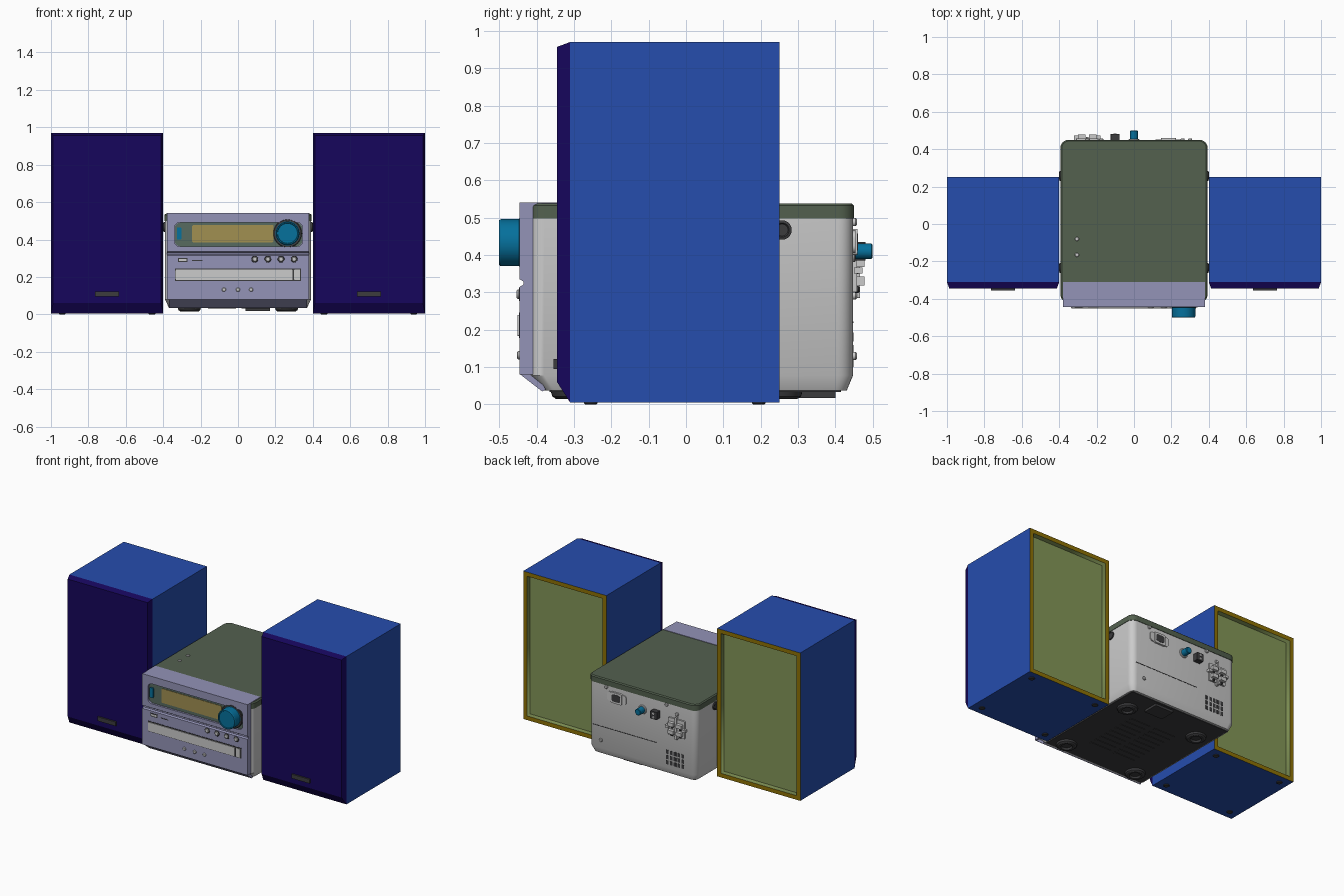
import bpy, bmesh, math
from mathutils import Vector

if "Cube" in bpy.data.objects:
    bpy.data.objects.remove(bpy.data.objects["Cube"])


def mat(name, r, g, b):
    m = bpy.data.materials.new(name)
    m.diffuse_color = tuple((c / 255) ** 2.2 for c in (r, g, b)) + (1,)
    m.use_nodes = True
    m.node_tree.nodes["Principled BSDF"].inputs["Base Color"].default_value = m.diffuse_color
    return m


BLUE = mat("cabinet_blue", 42, 78, 172)
GRILLE = mat("grille_indigo", 28, 14, 92)
GOLD = mat("frame_gold", 140, 112, 12)
OLIVE = mat("panel_olive", 130, 148, 88)
LAV = mat("face_lavender", 146, 146, 182)
LID = mat("lid_green", 84, 97, 80)
TEAL = mat("knob_teal", 14, 112, 155)
SCREEN = mat("screen_gold", 160, 142, 82)
GLASS = mat("glass_green", 88, 106, 96)
DARK = mat("dark_plastic", 62, 62, 64)
SILVER = mat("silver", 195, 195, 195)


def finish(name, bm, mats=()):
    bmesh.ops.remove_doubles(bm, verts=bm.verts, dist=1e-5)
    bmesh.ops.recalc_face_normals(bm, faces=bm.faces)
    me = bpy.data.meshes.new(name)
    bm.to_mesh(me)
    bm.free()
    ob = bpy.data.objects.new(name, me)
    bpy.context.collection.objects.link(ob)
    for m in mats:
        me.materials.append(m)
    bpy.ops.object.select_all(action='DESELECT')
    ob.select_set(True)
    bpy.context.view_layer.objects.active = ob
    bpy.ops.object.shade_smooth_by_angle(angle=math.radians(30))
    return ob


def loft(name, rings, *mats):
    bm = bmesh.new()
    vs = [[bm.verts.new(p) for p in ring] for ring in rings]
    n = len(vs[0])
    for a, b in zip(vs, vs[1:]):
        for i in range(n):
            bm.faces.new((a[i], a[(i + 1) % n], b[(i + 1) % n], b[i]))
    bm.faces.new(vs[0])
    bm.faces.new(vs[-1])
    return finish(name, bm, mats)


def rrect(a0, a1, b0, b1, r, seg=6):
    pts = []
    for k, (ca, cb) in enumerate(((a1 - r, b1 - r), (a0 + r, b1 - r), (a0 + r, b0 + r), (a1 - r, b0 + r))):
        for i in range(seg + 1):
            t = math.pi / 2 * (k + i / seg)
            pts.append((ca + r * math.cos(t), cb + r * math.sin(t)))
    return pts


def plan(x, y0, y1, r, z):
    return [(a, b, z) for a, b in rrect(-x, x, y0, y1, r)]


def plate(name, x0, x1, z0, z1, r, y0, y1, *mats):
    """Rounded rectangle facing front or back."""
    return loft(name, [[(a, y, b) for a, b in rrect(x0, x1, z0, z1, r)] for y in (y0, y1)], *mats)


def extrude_x(name, profile, x0, x1, *mats):
    return loft(name, [[(x, y, z) for y, z in profile] for x in (x0, x1)], *mats)


def box(name, x0, x1, y0, y1, z0, z1, *mats):
    return extrude_x(name, [(y0, z0), (y1, z0), (y1, z1), (y0, z1)], x0, x1, *mats)


def lathe(name, profile, centre, direction, *mats, steps=32):
    """Revolve (radius, height) points about an axis."""
    bm = bmesh.new()
    vs = [bm.verts.new((r, 0, h)) for r, h in profile]
    es = [bm.edges.new(p) for p in zip(vs, vs[1:])]
    bmesh.ops.spin(bm, geom=vs + es, cent=(0, 0, 0), axis=(0, 0, 1), angle=2 * math.pi, steps=steps)
    q = Vector((0, 0, 1)).rotation_difference(Vector(direction))
    for v in bm.verts:
        v.co = q @ v.co + Vector(centre)
    return finish(name, bm, mats)


def disc(r, h, b=0.003):
    return [(0, 0), (r, 0), (r, h - b), (r - b, h), (0, h)]


FRONT, BACK, UP, DOWN = (0, -1, 0), (0, 1, 0), (0, 0, 1), (0, 0, -1)

# Speakers
for s, side in ((-1, "left"), (1, "right")):
    x0, x1 = sorted((s * 0.4, s * 1.0))
    cab = box(side + "_speaker_cabinet", x0, x1, -0.31, 0.25, 0.005, 0.97, BLUE, GOLD, OLIVE)
    # recessed rear panel in a frame
    bm = bmesh.new()
    bm.from_mesh(cab.data)
    back = max(bm.faces, key=lambda f: f.calc_center_median().y)
    back.material_index = 2
    for f in bmesh.ops.inset_region(bm, faces=[back], thickness=0.038)["faces"]:
        f.material_index = 1
    for f in bmesh.ops.inset_region(bm, faces=[back], thickness=0.003)["faces"]:
        f.material_index = 2
    for v in back.verts:
        v.co.y -= 0.03
    bm.to_mesh(cab.data)
    bm.free()
    # chamfered grille
    loft(side + "_speaker_grille",
         [[(x0, -0.31, 0.005), (x1, -0.31, 0.005), (x1, -0.31, 0.97), (x0, -0.31, 0.97)],
          [(x0 + .012, -0.345, 0.06), (x1 - .012, -0.345, 0.06), (x1 - .012, -0.345, 0.957), (x0 + .012, -0.345, 0.957)]],
         GRILLE)
    cx = s * 0.7
    box(side + "_speaker_badge", cx - 0.065, cx + 0.065, -0.355, -0.34, 0.095, 0.122, DARK)
    for dx in (-0.24, 0.24):
        for y in (-0.255, 0.195):
            lathe(side + "_speaker_foot", disc(0.018, 0.008), (cx + dx, y, 0.008), DOWN, DARK, steps=20)

# Main unit shell and lid
loft("unit_body", [plan(0.37, -0.38, 0.43, 0.03, 0.037), plan(0.39, -0.42, 0.447, 0.04, 0.078),
                   plan(0.39, -0.42, 0.447, 0.04, 0.5)])
loft("unit_lid", [plan(0.393, -0.42, 0.45, 0.042, 0.498), plan(0.393, -0.42, 0.45, 0.042, 0.532),
                  plan(0.386, -0.413, 0.443, 0.036, 0.538)], LID)
for y in (-0.08, -0.165):
    lathe("lid_screw", disc(0.011, 0.006), (-0.305, y, 0.537), UP, SILVER, steps=20)
box("base_plate", -0.36, 0.36, -0.365, 0.415, 0.033, 0.04, DARK)

# Front fascia: wraps over the top edge, with a groove across the middle
fascia = extrude_x("front_fascia", [(-0.41, 0.08), (-0.445, 0.08), (-0.445, 0.315), (-0.435, 0.321), (-0.435, 0.329),
                                    (-0.445, 0.335), (-0.445, 0.541), (-0.31, 0.541), (-0.31, 0.53), (-0.41, 0.53)],
                   -0.38, 0.38, LAV)
extrude_x("fascia_chin", [(-0.443, 0.08), (-0.385, 0.035), (-0.375, 0.04), (-0.40, 0.08)], -0.37, 0.37, LAV)

# Display window
cutter = plate("window_cutter", -0.34, 0.345, 0.362, 0.492, 0.03, -0.47, -0.43)
cutter.hide_render = True
cutter.hide_set(True)
cut = fascia.modifiers.new("window", 'BOOLEAN')
cut.object = cutter
cut.solver = 'EXACT'
plate("window_glass", -0.338, 0.343, 0.364, 0.49, 0.029, -0.436, -0.425, GLASS)
plate("display", -0.245, 0.19, 0.385, 0.478, 0.008, -0.439, -0.43, SCREEN)
plate("power_button", -0.327, -0.303, 0.4, 0.465, 0.004, -0.444, -0.43, TEAL)

# Volume knob
lathe("volume_knob", [(0, 0), (0.066, 0), (0.066, 0.008), (0.063, 0.01), (0.063, 0.058), (0.06, 0.063),
                      (0.055, 0.063), (0.053, 0.059), (0, 0.059)], (0.265, -0.437, 0.433), FRONT, TEAL, steps=48)
lathe("knob_collar", disc(0.076, 0.009), (0.265, -0.437, 0.433), FRONT, DARK, steps=48)

# Buttons, jacks and disc tray
for x in (0.09, 0.16, 0.23, 0.3):
    lathe("button_ring", disc(0.018, 0.004, 0.001), (x, -0.443, 0.295), FRONT, DARK, steps=24)
    lathe("control_button", disc(0.013, 0.01), (x, -0.443, 0.295), FRONT, SILVER, steps=24)
for x in (-0.075, 0, 0.07):
    lathe("lower_button", disc(0.011, 0.009), (x, -0.443, 0.132), FRONT, SILVER, steps=24)
plate("tray_surround", -0.338, 0.338, 0.178, 0.246, 0.006, -0.4465, -0.44, DARK)
plate("disc_tray", -0.333, 0.292, 0.183, 0.24, 0.006, -0.451, -0.44, SILVER)
plate("eject_button", 0.3, 0.332, 0.183, 0.24, 0.005, -0.451, -0.44, SILVER)
plate("socket_slot", -0.32, -0.27, 0.28, 0.302, 0.002, -0.4465, -0.44, DARK)
plate("socket_insert", -0.315, -0.275, 0.286, 0.297, 0.002, -0.448, -0.44, SILVER)
plate("indicator_bar", -0.245, -0.19, 0.285, 0.29, 0.001, -0.4465, -0.44, DARK)

# Side screws and unit feet
for s in (-1, 1):
    for y in (-0.235, 0.257):
        lathe("side_screw", [(0, 0), (0.026, 0), (0.026, 0.01), (0.019, 0.012), (0.016, 0.008), (0, 0.008)],
              (s * 0.388, y, 0.467), (s, 0, 0), DARK)
    for y in (-0.3, 0.25):
        lathe("unit_foot", [(0, 0), (0.062, 0), (0.058, 0.014), (0.048, 0.021), (0.034, 0.021), (0.028, 0.01), (0, 0.01)],
              (s * 0.26, y, 0.036), DOWN, DARK)

# Underside slots and brackets
for i in range(9):
    y = -0.2 + i * 0.045
    box("base_rib", -0.16, -0.01, y, y + 0.014, 0.03, 0.036, DARK)
    box("base_rib", 0.02, 0.17, y, y + 0.014, 0.03, 0.036, DARK)
box("base_bracket", 0.04, 0.17, 0.3, 0.4, 0.018, 0.037, DARK)

# Rear sockets
plate("power_inlet_flange", 0.115, 0.255, 0.405, 0.465, 0.02, 0.44, 0.453, SILVER)
plate("power_inlet_rim", 0.145, 0.225, 0.4, 0.47, 0.008, 0.44, 0.459)
plate("power_inlet_well", 0.155, 0.215, 0.412, 0.458, 0.012, 0.44, 0.4605, DARK)
lathe("aerial_collar", disc(0.029, 0.01), (0, 0.444, 0.41), BACK, SILVER)
lathe("aerial_plug", disc(0.021, 0.055), (0, 0.444, 0.41), BACK, TEAL)
plate("aerial_block", -0.125, -0.077, 0.385, 0.435, 0.004, 0.44, 0.48, DARK)
for z in (0.398, 0.422):
    lathe("aerial_block_port", disc(0.008, 0.004, 0.001), (-0.101, 0.479, z), BACK, SILVER, steps=16)

# Speaker terminals
plate("terminal_plate", -0.31, -0.19, 0.3, 0.415, 0.005, 0.44, 0.457, SILVER)
for x in (-0.28, -0.22):
    for z in (0.33, 0.38):
        box("terminal_clip", x - 0.02, x + 0.02, 0.45, 0.478, z - 0.012, z + 0.012, SILVER)
        lathe("terminal_port", disc(0.009, 0.012), (x, 0.452, z - 0.022), BACK, DARK, steps=16)
for x in (-0.31, -0.19):
    box("terminal_tab", x - 0.012, x + 0.012, 0.45, 0.472, 0.35, 0.366, SILVER)
plate("terminal_spine", -0.256, -0.244, 0.285, 0.43, 0.003, 0.44, 0.465, SILVER)

# Rear screws, seam and vents
for x, z in ((0.26, 0.488), (-0.175, 0.488), (-0.25, 0.445), (-0.25, 0.292), (0.3, 0.13)):
    lathe("rear_screw", disc(0.011, 0.011), (x, 0.446, z), BACK, SILVER, steps=20)
box("rear_seam", -0.1, 0.36, 0.44, 0.4485, 0.218, 0.222, DARK)
for i in range(5):
    for j in range(3):
        x, z = -0.29 + i * 0.028, 0.1 + j * 0.034
        box("rear_vent", x - 0.009, x + 0.009, 0.44, 0.4485, z, z + 0.025, DARK)
